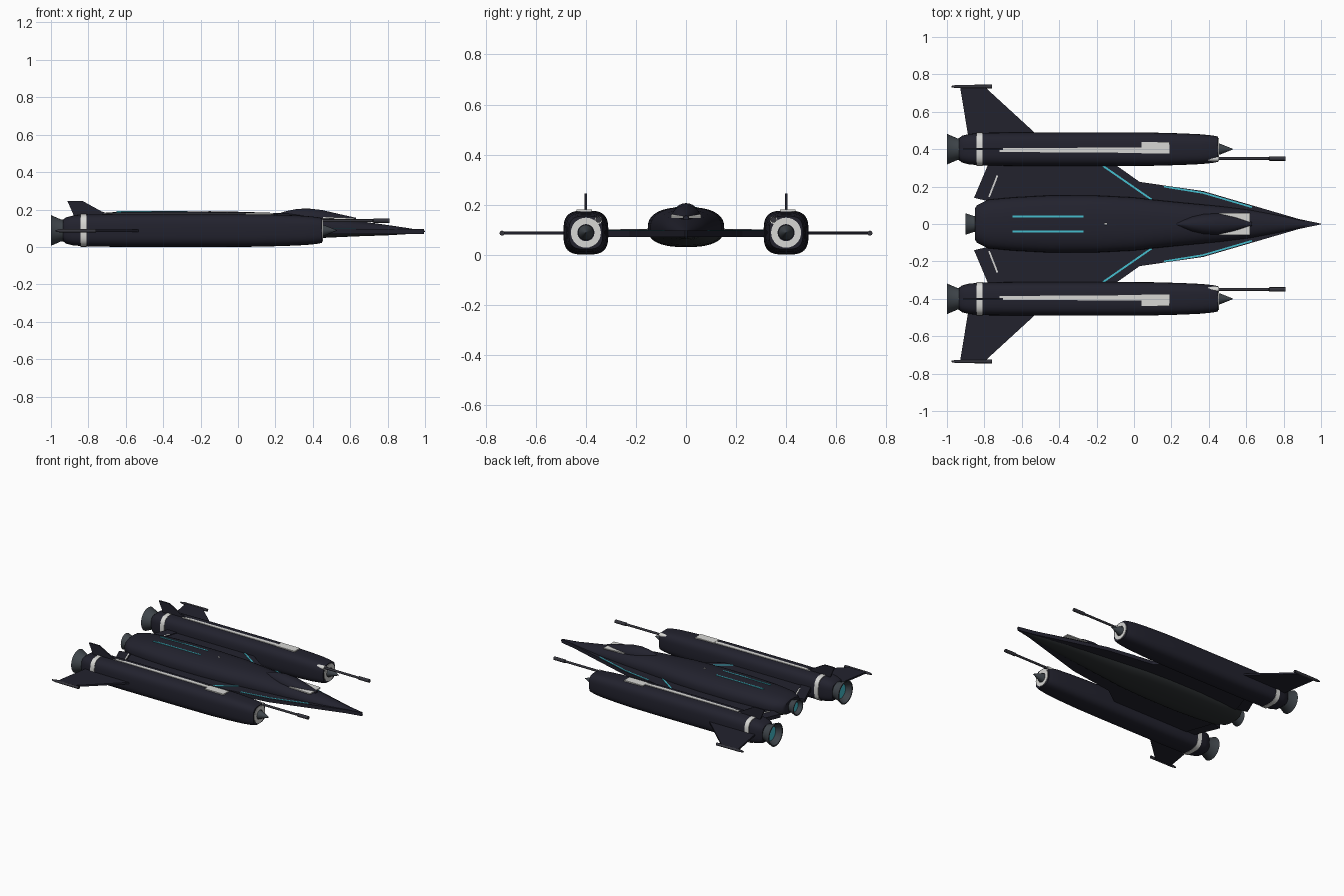
import bpy, bmesh, math
from mathutils import Vector


def mat(name, r, g, b):
    m = bpy.data.materials.new(name)
    m.diffuse_color = (r, g, b, 1)
    return m


NAVY = mat("dark_navy", 0.016, 0.016, 0.027)
BELLY = mat("charcoal", 0.026, 0.03, 0.032)
WHITE = mat("off_white", 0.68, 0.68, 0.66)
CYAN = mat("cyan", 0.06, 0.52, 0.62)
STEEL = mat("steel_grey", 0.05, 0.06, 0.07)
GUN = mat("gunmetal", 0.035, 0.035, 0.045)


def finish(name, bm, material, angle=35):
    bmesh.ops.recalc_face_normals(bm, faces=bm.faces)
    me = bpy.data.meshes.new(name)
    bm.to_mesh(me)
    bm.free()
    me.materials.append(material)
    me.shade_smooth()
    me.set_sharp_from_angle(angle=math.radians(angle))
    ob = bpy.data.objects.new(name, me)
    bpy.context.collection.objects.link(ob)
    return ob


def loft(name, sections, material, y=0.0, n=40, angle=35):
    """Skin superellipse sections (x, half width, mid z, height up, height down, exponent)."""
    bm = bmesh.new()
    rings = []
    for x, w, zc, up, dn, e in sections:
        ring = []
        for i in range(n):
            a = 2 * math.pi * i / n
            c, s = math.cos(a), math.sin(a)
            py = math.copysign(abs(c) ** (2 / e), c) * w
            pz = math.copysign(abs(s) ** (2 / e), s) * (up if s > 0 else dn)
            ring.append(bm.verts.new((x, y + py, zc + pz)))
        rings.append(ring)
    for a, b in zip(rings, rings[1:]):
        for i in range(n):
            j = (i + 1) % n
            bm.faces.new((a[i], a[j], b[j], b[i]))
    bm.faces.new(rings[0])
    bm.faces.new(rings[-1])
    return finish(name, bm, material, angle)


def tube(name, profile, material, y, z, n=28):
    """Round part along x from (x, radius) pairs."""
    return loft(name, [(x, r, z, r, r, 2) for x, r in profile], material, y, n)


def prism(name, pts, lift, material):
    """Extrude a planar 3D outline by a vector."""
    bm = bmesh.new()
    f = bm.faces.new([bm.verts.new(p) for p in pts])
    ext = bmesh.ops.extrude_face_region(bm, geom=[f])
    verts = [v for v in ext["geom"] if isinstance(v, bmesh.types.BMVert)]
    bmesh.ops.translate(bm, verts=verts, vec=Vector(lift))
    return finish(name, bm, material, 20)


def stripe(name, a, b, width, z, material, thick=0.006):
    """Thin flat plate between two xy points."""
    a, b = Vector(a), Vector(b)
    d = (b - a).normalized() * width / 2
    o = Vector((-d.y, d.x))
    pts = [(p.x, p.y, z) for p in (a + o, b + o, b - o, a - o)]
    return prism(name, pts, (0, 0, thick), material)


# Central hull with charcoal underside
hull = loft("hull", [
    (-0.85, 0.085, 0.105, 0.05, 0.045, 2.5), (-0.84, 0.10, 0.105, 0.06, 0.05, 2.5),
    (-0.78, 0.13, 0.105, 0.072, 0.062, 2.5), (-0.65, 0.142, 0.105, 0.082, 0.07, 2.5),
    (-0.45, 0.153, 0.105, 0.085, 0.075, 2.5), (-0.2, 0.152, 0.105, 0.085, 0.075, 2.5),
    (0.0, 0.142, 0.105, 0.083, 0.074, 2.5), (0.1, 0.13, 0.104, 0.081, 0.072, 2.4),
    (0.25, 0.115, 0.102, 0.078, 0.065, 2.3), (0.45, 0.096, 0.098, 0.067, 0.05, 2.2),
    (0.62, 0.075, 0.093, 0.049, 0.037, 2.1), (0.8, 0.042, 0.088, 0.029, 0.026, 2),
    (0.9, 0.022, 0.086, 0.016, 0.018, 2), (1.0, 0.002, 0.084, 0.002, 0.003, 2)], NAVY)
hull.data.materials.append(BELLY)
for p in hull.data.polygons:
    if p.normal.z < -0.25:
        p.material_index = 1

# Flat blended wing plate
half = [(0.995, 0.003), (0.88, 0.027), (0.37, 0.176), (0.03, 0.225), (-0.09, 0.31),
        (-0.09, 0.34), (-0.70, 0.34), (-0.77, 0.14)]
outline = half + [(x, -y) for x, y in reversed(half)]
prism("wing_plate", [(x, y, 0.07) for x, y in outline], (0, 0, 0.026), NAVY)

# Canopy and windscreen base
loft("canopy", [
    (0.22, 0.006, 0.15, 0.03, 0.02, 2), (0.26, 0.025, 0.15, 0.042, 0.02, 2),
    (0.31, 0.043, 0.15, 0.052, 0.02, 2), (0.37, 0.054, 0.15, 0.056, 0.02, 2),
    (0.45, 0.058, 0.15, 0.047, 0.02, 2), (0.54, 0.038, 0.148, 0.028, 0.02, 2),
    (0.63, 0.01, 0.145, 0.011, 0.01, 2)], NAVY, n=28, angle=60)
prism("windscreen_plate", [(0.455, -0.06, 0.153), (0.62, -0.06, 0.146),
                           (0.62, 0.06, 0.146), (0.455, 0.06, 0.153)], (0, 0, 0.008), WHITE)
tube("spine_beacon", [(-0.158, 0.006), (-0.144, 0.006)], WHITE, 0, 0.187, 12)

# Central exhaust
tube("centre_nozzle", [(-0.83, 0.045), (-0.855, 0.042), (-0.9, 0.057), (-0.9, 0.05),
                       (-0.865, 0.036)], STEEL, 0, 0.105)
tube("centre_glow", [(-0.872, 0.037), (-0.868, 0.037)], CYAN, 0, 0.105)

NY, NZ = 0.40, 0.088
for s, side in ((1, "left"), (-1, "right")):
    y = s * NY

    # Engine nacelle with rounded square section
    prof = [(-0.935, 0.058), (-0.92, 0.07), (-0.88, 0.08), (-0.8, 0.086), (-0.6, 0.088),
            (-0.1, 0.088), (0.1, 0.087), (0.25, 0.083), (0.36, 0.078), (0.42, 0.072),
            (0.45, 0.066)]
    loft(side + "_nacelle", [(x, r * 1.02, NZ, r, r, 3.2) for x, r in prof], NAVY, y)
    loft(side + "_nacelle_band", [(x, 0.0895, NZ, 0.0875, 0.0875, 3.2)
                                  for x in (-0.842, -0.81)], WHITE, y)
    tube(side + "_intake_ring", [(0.44, 0.06), (0.454, 0.06), (0.454, 0.034), (0.445, 0.034)],
         WHITE, y, NZ)
    tube(side + "_intake_spike", [(0.44, 0.032), (0.46, 0.029), (0.53, 0.001)], STEEL, y, NZ)

    # Nacelle exhaust
    tube(side + "_nozzle", [(-0.92, 0.06), (-0.945, 0.058), (-1.0, 0.082), (-1.0, 0.074),
                            (-0.955, 0.05)], STEEL, y, NZ)
    tube(side + "_nozzle_glow", [(-0.962, 0.052), (-0.957, 0.052)], CYAN, y, NZ)

    # White top strip and panel
    prism(side + "_top_strip", [(-0.72, s * 0.385, 0.172), (0.06, s * 0.38, 0.172),
                                (0.06, s * 0.41, 0.172), (-0.72, s * 0.405, 0.172)],
          (0, 0, 0.007), WHITE)
    stripe(side + "_top_panel", (0.04, s * 0.407), (0.19, s * 0.407), 0.062, 0.172, WHITE, 0.008)

    # Dorsal fin
    prism(side + "_dorsal_fin", [(x, y - 0.005, z) for x, z in
                                 ((-0.66, 0.165), (-0.73, 0.19), (-0.83, 0.245),
                                  (-0.912, 0.245), (-0.87, 0.15))], (0, 0.01, 0), NAVY)

    # Outer wing with tip pod
    prism(side + "_outer_wing", [(x, s * w, 0.08) for x, w in
                                 ((-0.50, 0.46), (-0.80, 0.735), (-0.93, 0.735), (-0.885, 0.46))],
          (0, 0, 0.012), NAVY)
    tube(side + "_tip_pod", [(-0.975, 0.004), (-0.95, 0.009), (-0.76, 0.01)],
         GUN, s * 0.735, 0.086, 16)

    # Cannon
    tube(side + "_cannon", [(0.38, 0.008), (0.72, 0.008), (0.725, 0.012), (0.81, 0.012)],
         GUN, s * 0.35, 0.14, 16)
    tube(side + "_cannon_collar", [(0.38, 0.015), (0.452, 0.015)], WHITE, s * 0.35, 0.138, 16)

    # Rear flap and its white hinge line
    prism(side + "_flap", [(x, s * w, 0.075) for x, w in
                           ((-0.70, 0.33), (-0.775, 0.33), (-0.855, 0.14), (-0.77, 0.12))],
          (0, 0, 0.026), NAVY)
    stripe(side + "_flap_line", (-0.73, s * 0.26), (-0.775, s * 0.145), 0.009, 0.097, WHITE)

    # Cyan light lines
    stripe(side + "_wing_light", (-0.165, s * 0.31), (0.095, s * 0.13), 0.01, 0.093, CYAN)
    stripe(side + "_nose_light", (0.16, s * 0.2), (0.37, s * 0.166), 0.009, 0.093, CYAN)
    stripe(side + "_nose_light_front", (0.37, s * 0.166), (0.63, s * 0.09), 0.009, 0.093, CYAN)
    stripe(side + "_spine_light", (-0.65, s * 0.04), (-0.27, s * 0.04), 0.009, 0.185, CYAN)
